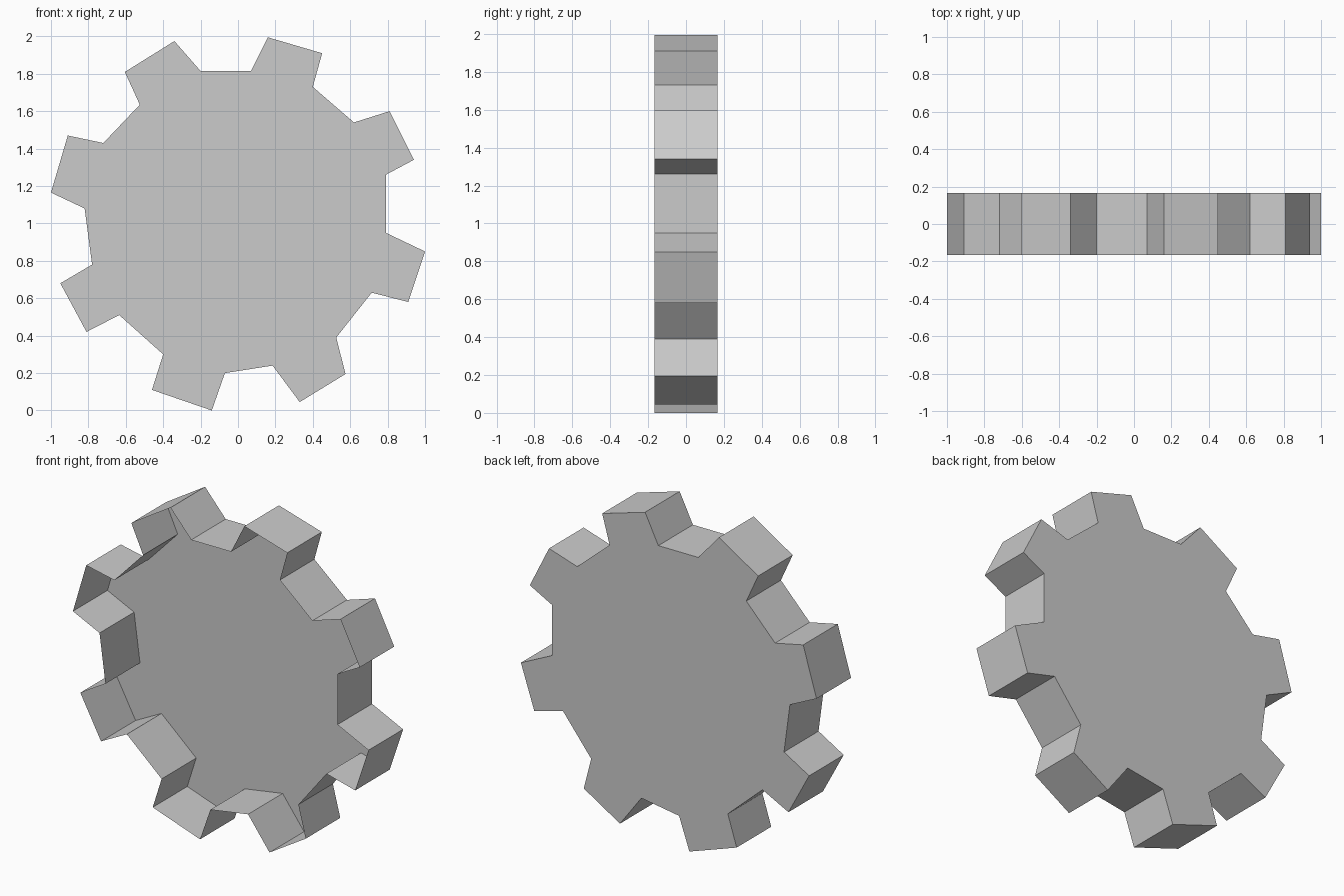
import bpy
import bmesh
from mathutils import Vector

if "Cube" in bpy.data.objects:
    bpy.data.objects.remove(bpy.data.objects["Cube"], do_unlink=True)

HALF_DEPTH = 0.167

# Each tooth, clockwise from the top: root, tip, tip, root as (x, z)
TEETH = [
    [(.07, 1.815), (.16, 1.995), (.45, 1.91), (.4, 1.73)],
    [(.62, 1.54), (.81, 1.6), (.94, 1.34), (.79, 1.26)],
    [(.79, .95), (1, .85), (.91, .58), (.715, .63)],
    [(.525, .39), (.575, .195), (.33, .045), (.185, .24)],
    [(-.07, .2), (-.14, 0), (-.46, .11), (-.4, .3)],
    [(-.635, .51), (-.81, .42), (-.95, .68), (-.78, .78)],
    [(-.82, 1.08), (-1, 1.165), (-.91, 1.47), (-.72, 1.43)],
    [(-.525, 1.635), (-.605, 1.81), (-.34, 1.975), (-.2, 1.815)],
]


def make_material(name, color):
    material = bpy.data.materials.new(name)
    material.use_nodes = True
    material.diffuse_color = color
    shader = next(n for n in material.node_tree.nodes if n.type == 'BSDF_PRINCIPLED')
    shader.inputs["Base Color"].default_value = color
    return material


def build_gear(name, material):
    bm = bmesh.new()
    outline = [point for tooth in TEETH for point in tooth]

    # Back plate
    verts = [bm.verts.new((x, HALF_DEPTH, z)) for x, z in outline]
    plate = bm.faces.new(verts)
    plate.normal_update()
    if plate.normal.y < 0:
        plate.normal_flip()

    # Toothed rim, left open at the front
    rim = bmesh.ops.extrude_edge_only(bm, edges=list(bm.edges))["geom"]
    front = [item for item in rim if isinstance(item, bmesh.types.BMVert)]
    bmesh.ops.translate(bm, verts=front, vec=Vector((0, -2 * HALF_DEPTH, 0)))
    bmesh.ops.recalc_face_normals(bm, faces=list(bm.faces))
    bm.normal_update()
    if plate.normal.y < 0:
        bmesh.ops.reverse_faces(bm, faces=list(bm.faces))

    mesh = bpy.data.meshes.new(name)
    bm.to_mesh(mesh)
    bm.free()
    mesh.materials.append(material)
    gear = bpy.data.objects.new(name, mesh)
    bpy.context.collection.objects.link(gear)
    return gear


build_gear("open_gear_shell", make_material("light grey", (.6, .6, .6, 1)))
